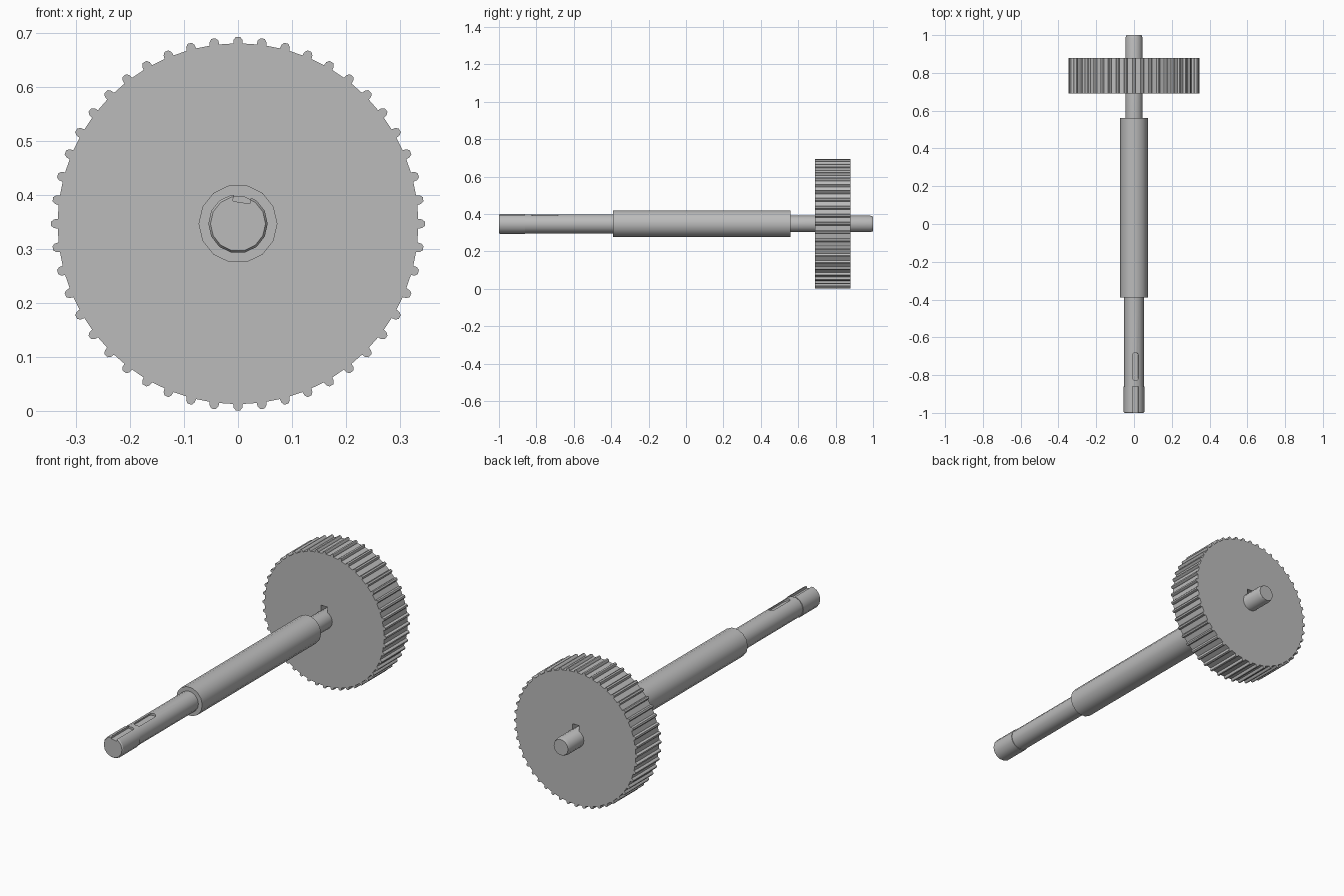
import bpy, bmesh, math
from mathutils import Matrix

cube = bpy.data.objects.get("Cube")
if cube:
    bpy.data.objects.remove(cube, do_unlink=True)

AXIS_Z = 0.347
steel = bpy.data.materials.new("steel grey")
steel.use_nodes = True
GREY = (0.5, 0.5, 0.5, 1)
steel.diffuse_color = GREY
steel.node_tree.nodes["Principled BSDF"].inputs["Base Color"].default_value = GREY


def finish(name, bm):
    bmesh.ops.recalc_face_normals(bm, faces=bm.faces)
    mesh = bpy.data.meshes.new(name)
    bm.to_mesh(mesh)
    bm.free()
    mesh.materials.append(steel)
    obj = bpy.data.objects.new(name, mesh)
    obj.location.z = AXIS_Z
    bpy.context.collection.objects.link(obj)
    return obj


def loft(name, rings):
    """Solid through equal-sized rings of points."""
    bm = bmesh.new()
    loops = [[bm.verts.new(p) for p in ring] for ring in rings]
    n = len(loops[0])
    for a, b in zip(loops, loops[1:]):
        for i in range(n):
            j = (i + 1) % n
            bm.faces.new((a[i], a[j], b[j], b[i]))
    bm.faces.new(loops[0])
    bm.faces.new(loops[-1])
    return finish(name, bm)


def turned(name, profile, sides):
    """Round part along y from (y, radius) pairs."""
    angles = [math.tau * (i + 0.5) / sides for i in range(sides)]
    return loft(name, [[(r * math.sin(a), y, r * math.cos(a)) for a in angles]
                       for y, r in profile])


def slot_cutter(y0, y1, width, z0, z1, tilt, rounded):
    """Key-slot shape, tilted about the shaft axis."""
    h = width / 2
    if rounded:
        arc = [math.pi * i / 6 for i in range(7)]
        outline = [(h * math.cos(a), y1 - h + h * math.sin(a)) for a in arc]
        outline += [(-h * math.cos(a), y0 + h - h * math.sin(a)) for a in arc]
    else:
        outline = [(-h, y0), (h, y0), (h, y1), (-h, y1)]
    obj = loft("slot_cutter", [[(x, y, z) for x, y in outline] for z in (z0, z1)])
    obj.data.transform(Matrix.Rotation(math.radians(tilt), 4, 'Y'))
    obj.hide_render = True
    return obj


def select(obj):
    bpy.ops.object.select_all(action='DESELECT')
    obj.select_set(True)
    bpy.context.view_layer.objects.active = obj


def cut(obj, cutter):
    select(obj)
    mod = obj.modifiers.new("slot", 'BOOLEAN')
    mod.operation = 'DIFFERENCE'
    mod.solver = 'EXACT'
    mod.object = cutter
    bpy.ops.object.modifier_apply(modifier=mod.name)
    bpy.data.objects.remove(cutter, do_unlink=True)


# Stepped shaft
front_shaft = turned("front_shaft", [(-1, 0.051), (-0.994, 0.055), (-0.86, 0.055),
                                     (-0.86, 0.052), (-0.38, 0.052)], 14)
sleeve = turned("middle_shaft", [(-0.39, 0.073), (0.56, 0.073)], 14)
rear_shaft = turned("rear_shaft", [(0.55, 0.045), (0.985, 0.045), (1, 0.04)], 14)

# Key slots on top of the front shaft
cut(front_shaft, slot_cutter(-0.83, -0.68, 0.032, 0.04, 0.08, 9, True))
cut(front_shaft, slot_cutter(-1.05, -0.86, 0.032, 0.04, 0.08, 9, False))

# Toothed wheel with small rounded teeth
TEETH = 48
half_tooth = [(0.009, 0.334), (0.008, 0.341), (0.004, 0.346)]
tooth = [(-w, r) for w, r in half_tooth] + half_tooth[::-1]
outline = []
for t in range(TEETH):
    for w, r in tooth:
        a = math.tau * t / TEETH + w / r
        outline.append((r * math.sin(a), r * math.cos(a)))
wheel = loft("toothed_wheel", [[(x, y, z) for x, z in outline] for y in (0.69, 0.88)])

# Keyway through the wheel above the shaft
cut(wheel, slot_cutter(0.6, 0.95, 0.036, 0.03, 0.069, 0, False))

for part in (front_shaft, sleeve, rear_shaft, wheel):
    select(part)
    bpy.ops.object.shade_smooth_by_angle(angle=math.radians(32))
